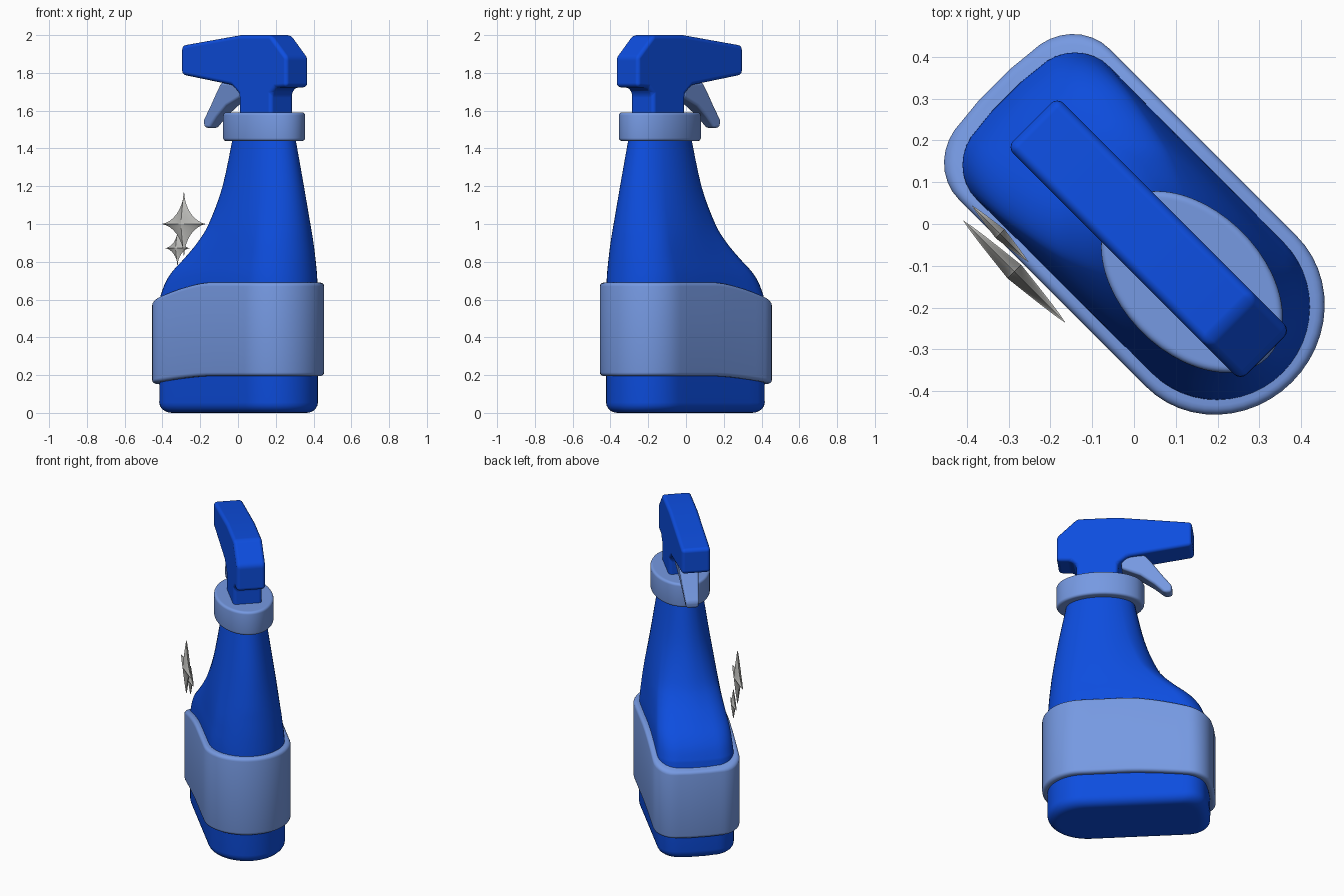
import bpy, bmesh, math
from mathutils import Matrix, Vector

cube = bpy.data.objects.get("Cube")
if cube:
    bpy.data.objects.remove(cube, do_unlink=True)

# The bottle is built along local x, then turned to stand diagonally
TURN = Matrix.Rotation(math.radians(135), 4, 'Z')


def material(name, rgb, rough=0.5):
    m = bpy.data.materials.new(name)
    m.use_nodes = True
    m.diffuse_color = (*rgb, 1)
    node = m.node_tree.nodes["Principled BSDF"]
    node.inputs["Base Color"].default_value = (*rgb, 1)
    node.inputs["Roughness"].default_value = rough
    return m


BLUE = material("deep blue", (0.004, 0.075, 0.74))
LIGHT = material("soft blue", (0.18, 0.32, 0.76))
SILVER = material("silver grey", (0.52, 0.52, 0.5))


def finish(name, bm, mat, bevel=0):
    bmesh.ops.recalc_face_normals(bm, faces=bm.faces)
    bm.transform(TURN)
    me = bpy.data.meshes.new(name)
    bm.to_mesh(me)
    bm.free()
    me.materials.append(mat)
    ob = bpy.data.objects.new(name, me)
    bpy.context.collection.objects.link(ob)
    me.polygons.foreach_set("use_smooth", [True] * len(me.polygons))
    if bevel:
        mod = ob.modifiers.new("soft edges", 'BEVEL')
        mod.width, mod.segments = bevel, 4
        mod.limit_method = 'ANGLE'
        mod.angle_limit = math.radians(25)
        mod.harden_normals = True
    else:
        bpy.ops.object.select_all(action='DESELECT')
        bpy.context.view_layer.objects.active = ob
        ob.select_set(True)
        bpy.ops.object.shade_smooth_by_angle(angle=math.radians(35))
    return ob


# Floor plan: round back, straight sides, squarer front
BACK, FRONT, HALF = -0.505, 0.435, 0.225


def floor_plan():
    r = 0.12
    pts = []
    for i in range(9):                                  # front corner
        a = math.pi / 2 * i / 8
        pts.append((FRONT - r + r * math.cos(a), HALF - r + r * math.sin(a)))
    for i in range(1, 9):                               # side
        pts.append((FRONT - r + (BACK + HALF - FRONT + r) * i / 9, HALF))
    for i in range(13):                                 # half of the back
        a = math.pi / 2 * (1 + i / 12)
        pts.append((BACK + HALF + HALF * math.cos(a), HALF * math.sin(a)))
    pts += [(u, -v) for u, v in reversed(pts[:-1])]
    pts += [(FRONT + 0.006, v) for v in (-0.05, 0, 0.05)]
    mid, half = (FRONT + BACK) / 2, (FRONT - BACK) / 2
    return [((u - mid) / half, v / HALF) for u, v in pts]


PLAN = floor_plan()


def section(back, front, half, roundness):
    """Outline fitted to the bounds, blended from floor plan to ellipse."""
    out = []
    for u, v in PLAN:
        a = math.atan2(v, u)
        eu = u + (math.cos(a) - u) * roundness
        ev = v + (math.sin(a) - v) * roundness
        out.append(((front + back) / 2 + (front - back) / 2 * eu, half * ev))
    return out


def loft(name, rings, mat, closed=False):
    bm = bmesh.new()
    rows = [[bm.verts.new(p) for p in ring] for ring in rings]
    n = len(rows[0])
    pairs = list(zip(rows, rows[1:])) + ([(rows[-1], rows[0])] if closed else [])
    for a, b in pairs:
        for i in range(n):
            j = (i + 1) % n
            bm.faces.new((a[i], a[j], b[j], b[i]))
    if not closed:
        bm.faces.new(rows[0][::-1])
        bm.faces.new(rows[-1])
    return finish(name, bm, mat)


def smooth_rows(rows, steps=4):
    """Catmull-Rom subdivision of the height profile."""
    v = [Vector(r) for r in rows]
    out = []
    for i in range(len(v) - 1):
        a, b, c, d = v[max(i - 1, 0)], v[i], v[i + 1], v[min(i + 2, len(v) - 1)]
        for k in range(steps):
            t = k / steps
            out.append(0.5 * (2 * b + (c - a) * t + (2 * a - 5 * b + 4 * c - d) * t * t
                              + (3 * b - a - 3 * c + d) * t ** 3))
    return out + [v[-1]]


# Bottle body: z, back, front, half width, roundness
profile = [(0.62, -0.505, 0.425, 0.225, 0),
           (0.69, -0.503, 0.395, 0.223, 0.05),
           (0.75, -0.5, 0.35, 0.22, 0.12),
           (0.82, -0.495, 0.275, 0.213, 0.25),
           (0.9, -0.487, 0.2, 0.205, 0.42),
           (1.0, -0.475, 0.138, 0.193, 0.65),
           (1.2, -0.443, 0.062, 0.163, 0.9),
           (1.46, -0.393, 0.003, 0.124, 1)]
body = []
R = 0.055
for inset in (0.12, 0.07):
    body.append([(u, v, 0) for u, v in section(BACK + inset, FRONT - inset, HALF - inset, 0)])
for i in range(6):                                      # rounded foot
    a = math.pi / 2 * i / 5
    d = R * (1 - math.sin(a))
    body.append([(u, v, R * (1 - math.cos(a)))
                 for u, v in section(BACK + d, FRONT - d, HALF - d, 0)])
for z, *fit in smooth_rows(profile):
    body.append([(u, v, z) for u, v in section(*fit)])
loft("bottle_body", body, BLUE)


# Label band: both rims dip toward the front
def dip(u):
    t = min(max((u + 0.02) / 0.47, 0), 1)
    return t ** 1.5


band = []
C = 0.02
corners = [(math.pi / 2 * i / 4) for i in range(5)]
steps = [(-0.02, 0)] + [(0.03 - C + C * math.sin(a), C - C * math.cos(a)) for a in corners]
for low in (True, False):
    for out, rise in (steps if low else reversed(steps)):
        ring = section(BACK - out, FRONT + out, HALF + out, 0)
        band.append([(u, v, 0.195 - 0.045 * dip(u) + rise if low
                      else 0.69 - 0.11 * dip(u) - rise) for u, v in ring])
loft("label_band", band, LIGHT, closed=True)

# Oval screw collar
collar = []
cap = [(0.04, 0), (0.02, 0)] + [(0.015 - 0.015 * math.sin(a), 0.015 - 0.015 * math.cos(a))
                                for a in corners]
for low in (True, False):
    for d, rise in (cap if low else reversed(cap)):
        z = 1.44 + rise if low else 1.59 - rise
        collar.append([(u, v, z) for u, v in section(-0.452 + d, 0.06 - d, 0.17 - d, 1)])
loft("collar", collar, LIGHT)


def slab(name, outline, half, mat, bevel, taper=None):
    """Side profile extruded across the width, optionally narrowing downward."""
    bm = bmesh.new()
    sides = []
    for s in (-1, 1):
        sides.append([bm.verts.new((u, s * (taper(z) if taper else half), z))
                      for u, z in outline])
    n = len(outline)
    for i in range(n):
        j = (i + 1) % n
        bm.faces.new((sides[0][i], sides[0][j], sides[1][j], sides[1][i]))
    bm.faces.new(sides[0][::-1])
    bm.faces.new(sides[1])
    return finish(name, bm, mat, bevel)


# Spray head with its neck in one profile
slab("spray_head",
     [(-0.33, 1.57), (-0.09, 1.57), (-0.085, 1.69), (-0.03, 1.735), (0.345, 1.79),
      (0.345, 1.945), (-0.09, 2.0), (-0.325, 2.0), (-0.445, 1.885), (-0.445, 1.725),
      (-0.36, 1.72), (-0.33, 1.69)],
     0.085, BLUE, 0.024)

# Trigger lever
slab("trigger",
     [(-0.07, 1.745), (0.07, 1.75), (0.11, 1.7), (0.165, 1.625), (0.225, 1.55),
      (0.222, 1.51), (0.18, 1.508), (0.12, 1.565), (0.04, 1.625), (-0.07, 1.67)],
     0.05, LIGHT, 0.015, taper=lambda z: 0.036 + 0.11 * (z - 1.51))


# Four-pointed sparkles floating beside the shoulder
def sparkle(name, centre, radius, depth):
    bm = bmesh.new()
    cu, cv, cz = centre
    n = 48

    def ring(scale, side):
        y = cv + side * depth * (1 - scale) ** 0.8
        row = []
        for i in range(n):
            a = 2 * math.pi * i / n
            c, s = math.cos(a), math.sin(a)
            row.append(bm.verts.new((cu + radius * scale * math.copysign(abs(c) ** 3.4, c), y,
                                     cz + radius * scale * math.copysign(abs(s) ** 3.4, s))))
        return row

    rim = ring(1, 0)
    for side in (-1, 1):
        prev = rim
        for scale in (0.85, 0.6, 0.3):
            row = ring(scale, side)
            for i in range(n):
                j = (i + 1) % n
                bm.faces.new((prev[i], prev[j], row[j], row[i]))
            prev = row
        tip = bm.verts.new((cu, cv + side * depth, cz))
        for i in range(n):
            bm.faces.new((prev[i], prev[(i + 1) % n], tip))
    return finish(name, bm, SILVER)


sparkle("large_sparkle", (0.122, 0.283, 1.0), 0.174, 0.023)
sparkle("small_sparkle", (0.21, 0.243, 0.872), 0.096, 0.015)
